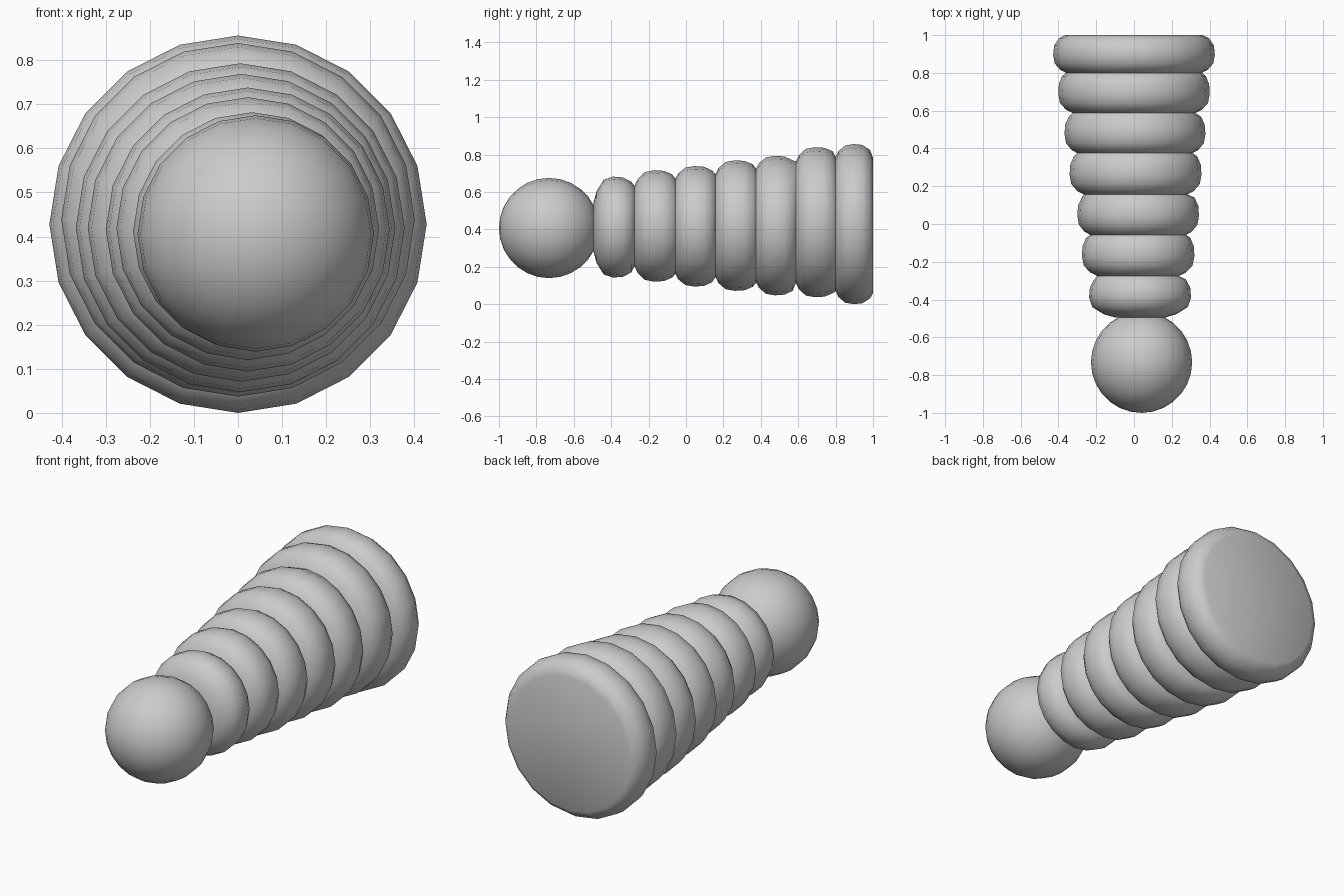
import bpy, bmesh
from math import sin, cos, pi

if "Cube" in bpy.data.objects:
    bpy.data.objects.remove(bpy.data.objects["Cube"])

SIDES = 20


def finish(bm, name, angle):
    bmesh.ops.recalc_face_normals(bm, faces=bm.faces)
    mesh = bpy.data.meshes.new(name)
    bm.to_mesh(mesh)
    bm.free()
    ob = bpy.data.objects.new(name, mesh)
    bpy.context.collection.objects.link(ob)
    bpy.ops.object.select_all(action='DESELECT')
    ob.select_set(True)
    bpy.context.view_layer.objects.active = ob
    bpy.ops.object.shade_smooth_by_angle(angle=angle)
    return ob


# Round head at the front
bpy.ops.mesh.primitive_uv_sphere_add(segments=20, ring_count=14, radius=0.268,
                                     location=(0.04, -0.732, 0.407),
                                     rotation=(pi / 2, 0, 0))
head = bpy.context.object
head.name = "head"
bpy.ops.object.shade_smooth()

# Grooves between body segments: (y, radius)
grooves = [(-0.495, 0.13), (-0.275, 0.215), (-0.057, 0.255), (0.157, 0.275),
           (0.375, 0.305), (0.587, 0.325), (0.80, 0.36), (1.0, 0.365)]
# Body segments: (centre x, centre z, peak radius)
segments = [(0.032, 0.412, 0.27), (0.022, 0.418, 0.298), (0.022, 0.416, 0.322),
            (0.008, 0.42, 0.349), (0.005, 0.42, 0.373), (0.0, 0.438, 0.401),
            (0.0, 0.428, 0.428)]
# Bulge shape: (fraction along segment, fraction from groove to peak)
bulge = [(0, 0), (0.08, 0.45), (0.25, 0.88), (0.48, 1), (0.72, 0.92), (0.92, 0.5)]

# Tapering segmented body, lofted through circular sections
sections = []
for i, (cx, cz, peak) in enumerate(segments):
    (y0, r0), (y1, r1) = grooves[i], grooves[i + 1]
    for t, f in bulge:
        base = r0 if t < 0.5 else r1
        sections.append((cx, cz, y0 + (y1 - y0) * t, base + (peak - base) * f))
sections.append((0, 0.42, 1.0, 0.362))

bm = bmesh.new()
rings = []
for cx, cz, y, r in sections:
    rings.append([bm.verts.new((cx + r * sin(2 * pi * k / SIDES), y,
                                cz - r * cos(2 * pi * k / SIDES)))
                  for k in range(SIDES)])
for a, b in zip(rings, rings[1:]):
    for k in range(SIDES):
        n = (k + 1) % SIDES
        bm.faces.new((a[k], a[n], b[n], b[k]))
bm.faces.new(rings[0])
bm.faces.new(rings[-1])
finish(bm, "segmented_body", 1.0)
